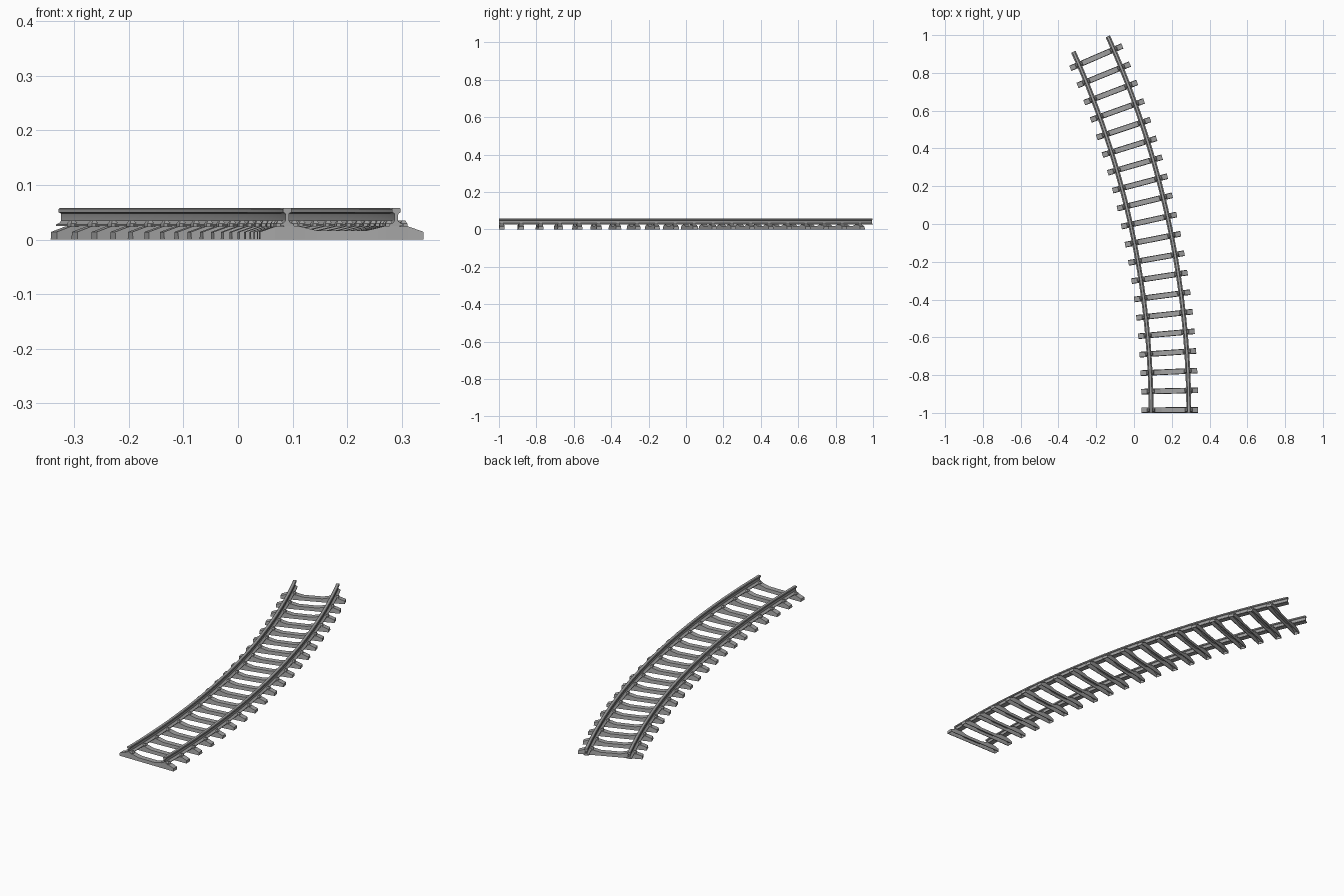
import bpy, bmesh, math
from mathutils import Matrix, Vector

if "Cube" in bpy.data.objects:
    bpy.data.objects.remove(bpy.data.objects["Cube"])

CENTRE = Vector((-4.56, -1.0, 0))   # centre of the track curve
RADIUS, GAUGE = 4.75, 0.2
SWEEP = math.radians(24.27)
SLEEPERS = 20
FIRST, LAST = math.radians(0.18), math.radians(23.36)


def material(name, rgb):
    m = bpy.data.materials.new(name)
    m.use_nodes = True
    m.diffuse_color = (*rgb, 1)
    m.node_tree.nodes["Principled BSDF"].inputs["Base Color"].default_value = (*rgb, 1)
    return m


steel = material("grey steel", (0.36, 0.36, 0.36))


def to_mesh(bm, name):
    bmesh.ops.recalc_face_normals(bm, faces=bm.faces)
    me = bpy.data.meshes.new(name)
    bm.to_mesh(me)
    bm.free()
    me.materials.append(steel)
    return me


def add(name, me, matrix=Matrix()):
    ob = bpy.data.objects.new(name, me)
    bpy.context.collection.objects.link(ob)
    ob.matrix_world = matrix
    return ob


def mirrored(half):
    return half + [(-x, z) for x, z in reversed(half)]


def loft(bm, rings, closed=True):
    """Skin a list of vertex rings; closed rings get end caps."""
    rings = [[bm.verts.new(p) for p in ring] for ring in rings]
    n = len(rings[0])
    for a, b in zip(rings, rings[1:]):
        for i in range(n if closed else n - 1):
            j = (i + 1) % n
            bm.faces.new((a[i], a[j], b[j], b[i]))
    bm.faces.new(rings[0])
    bm.faces.new(rings[-1])


# Rails: flat-bottomed section swept round the curve
rail_section = mirrored([
    (0.013, 0.025), (0.013, 0.028), (0.006, 0.031), (0.003, 0.035),
    (0.003, 0.045), (0.004, 0.048), (0.008, 0.050), (0.008, 0.056),
    (0.006, 0.058)])
STEPS = 40
for name, side in (("left_rail", 1), ("right_rail", -1)):
    bm = bmesh.new()
    rings = []
    for s in range(STEPS + 1):
        turn = Matrix.Rotation(SWEEP * s / STEPS, 3, 'Z')
        r = RADIUS + side * GAUGE / 2
        rings.append([CENTRE + turn @ Vector((r + x, 0, z)) for x, z in rail_section])
    loft(bm, rings)
    rail = add(name, to_mesh(bm, name))
    bpy.context.view_layer.objects.active = rail
    rail.select_set(True)
    bpy.ops.object.shade_smooth_by_angle(angle=math.radians(35))
    rail.select_set(False)

# Sleeper: pressed trough, open below, dipped between the rails
half_top = [(0.15, 0.014), (0.122, 0.024), (0.08, 0.025), (0.066, 0.0215), (0.045, 0.0165)]
bm = bmesh.new()
rings = [[(x, -0.015, 0), (x, -0.013, z), (x, 0.013, z), (x, 0.015, 0)]
         for x, z in mirrored(half_top)]
loft(bm, rings, closed=False)
sleeper_mesh = to_mesh(bm, "sleeper")

# Rail clips: tapered blocks gripping both sides of each rail foot
bm = bmesh.new()
for rail_x in (-GAUGE / 2, GAUGE / 2):
    for side in (-1, 1):
        x = rail_x + side * 0.0135
        loft(bm, [[(x + i * w, j * d, z) for i, j in ((-1, -1), (1, -1), (1, 1), (-1, 1))]
                  for w, d, z in ((0.0065, 0.010, 0.022), (0.0065, 0.010, 0.029),
                                  (0.003, 0.005, 0.035))])
clip_mesh = to_mesh(bm, "rail_clips")

for k in range(SLEEPERS):
    angle = FIRST + (LAST - FIRST) * k / (SLEEPERS - 1)
    place = (Matrix.Translation(CENTRE) @ Matrix.Rotation(angle, 4, 'Z')
             @ Matrix.Translation((RADIUS, 0, 0)))
    sleeper = add(f"sleeper_{k + 1}", sleeper_mesh, place)
    shell = sleeper.modifiers.new("shell", 'SOLIDIFY')
    shell.thickness, shell.offset = 0.003, -1
    add(f"rail_clips_{k + 1}", clip_mesh, place)
